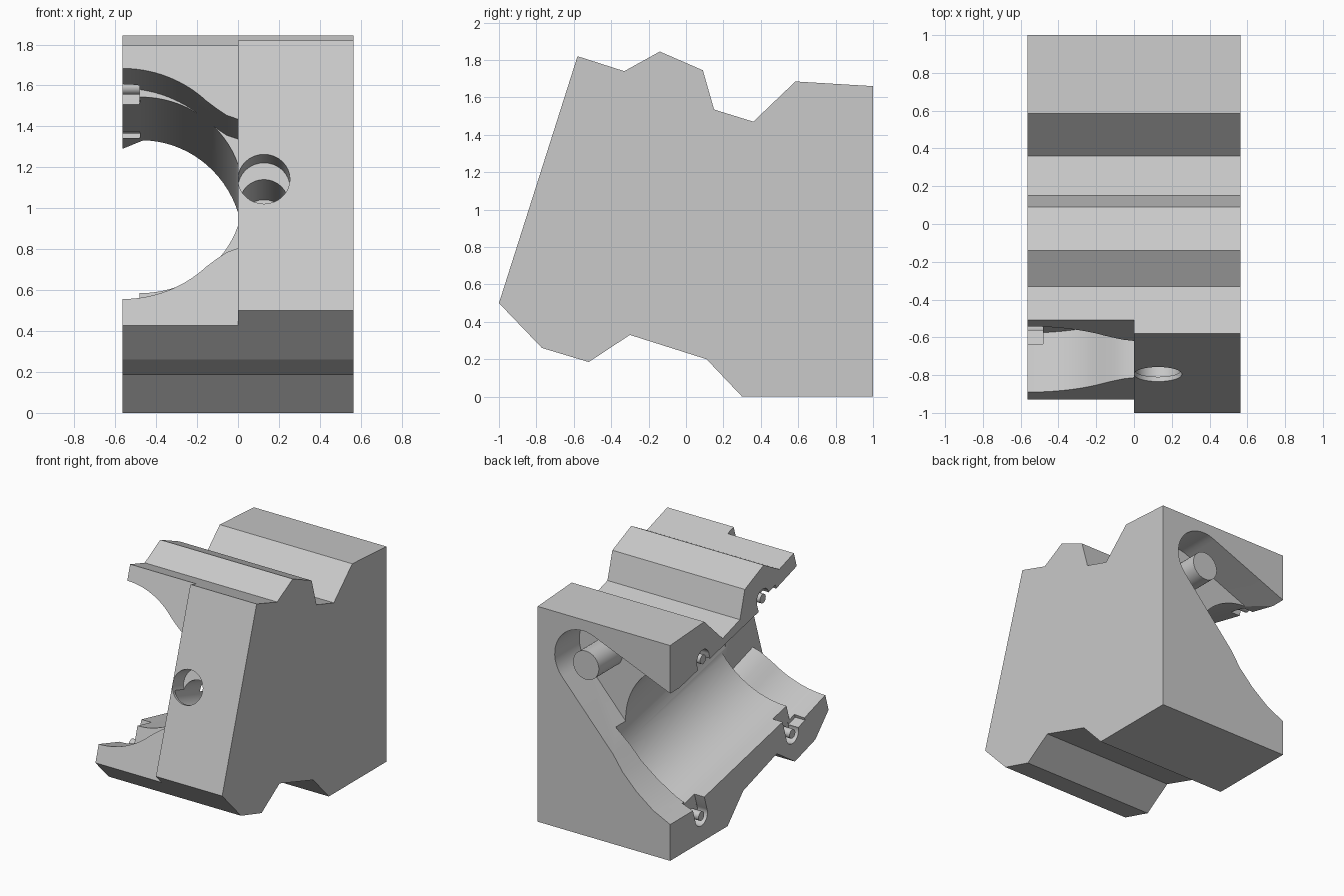
import bpy, bmesh, math
from mathutils import Vector, Matrix

cube = bpy.data.objects.get("Cube")
if cube:
    bpy.data.objects.remove(cube, do_unlink=True)

grey = bpy.data.materials.new("plain_grey")
grey.use_nodes = True
COLOUR = (0.585, 0.585, 0.585, 1)
grey.diffuse_color = COLOUR
grey.node_tree.nodes["Principled BSDF"].inputs["Base Color"].default_value = COLOUR

X, Y, Z = Vector((1, 0, 0)), Vector((0, 1, 0)), Vector((0, 0, 1))
UP = Vector((0, 0.296, 0.955))       # along the slanted front
INWARD = Vector((0, 0.955, -0.296))  # square to the slanted front
SIDE = -0.565                        # open side of the housing


def finish(name, bm):
    bmesh.ops.recalc_face_normals(bm, faces=bm.faces)
    mesh = bpy.data.meshes.new(name)
    bm.to_mesh(mesh)
    bm.free()
    mesh.materials.append(grey)
    obj = bpy.data.objects.new(name, mesh)
    bpy.context.collection.objects.link(obj)
    return obj


def prism(name, pts, origin, u, v, w, start, end):
    """Extrude a flat profile, drawn along u and v, in direction w."""
    bm = bmesh.new()
    verts = [bm.verts.new(Vector(origin) + u * a + v * b + w * start) for a, b in pts]
    face = bm.faces.new(verts)
    new = bmesh.ops.extrude_face_region(bm, geom=[face])["geom"]
    bmesh.ops.translate(bm, vec=w * (end - start),
                        verts=[g for g in new if isinstance(g, bmesh.types.BMVert)])
    return finish(name, bm)


def rod(name, a, b, radius, sides=32):
    """Cylinder from point a to point b."""
    a, b = Vector(a), Vector(b)
    bm = bmesh.new()
    turn = Z.rotation_difference(b - a).to_matrix().to_4x4()
    bmesh.ops.create_cone(bm, cap_ends=True, segments=sides, radius1=radius,
                          radius2=radius, depth=(b - a).length,
                          matrix=Matrix.Translation((a + b) / 2) @ turn)
    return finish(name, bm)


def activate(obj):
    bpy.ops.object.select_all(action='DESELECT')
    obj.select_set(True)
    bpy.context.view_layer.objects.active = obj


def cut(target, cutter):
    cutter.hide_render = True
    activate(target)
    mod = target.modifiers.new("cut", 'BOOLEAN')
    mod.operation, mod.solver, mod.object = 'DIFFERENCE', 'EXACT', cutter
    bpy.ops.object.modifier_apply(modifier=mod.name)
    bpy.data.objects.remove(cutter, do_unlink=True)


def arc(cx, cy, r, a0, a1, n):
    angles = [math.radians(a0 + (a1 - a0) * i / n) for i in range(n + 1)]
    return [(cx + r * math.cos(t), cy + r * math.sin(t)) for t in angles]


# housing block: side profile extruded across
outline = [(-1, 0.5), (-0.77, 0.26), (-0.52, 0.185), (-0.3, 0.33), (0.11, 0.2),
           (0.3, 0), (1, 0), (1, 1.66), (0.585, 1.685), (0.36, 1.47),
           (0.15, 1.535), (0.09, 1.745), (-0.14, 1.845), (-0.33, 1.74), (-0.58, 1.82)]
housing = prism("housing", outline, (0, 0, 0), Y, Z, X, SIDE, -SIDE)

# stepped-back half of the slanted front
cut(housing, prism("front_step", [(-1.2, 0.2), (-1.0, 0.2), (-0.46, 1.95), (-1.2, 1.95)],
                   (0, 0, 0), Y, Z, X, -0.8, 0))

# round counterbore that flares where it meets the step
upper = arc(0, 0, 0.59, 90, 46, 14) + [(0.46, 0.385), (0.51, 0.35), (0.565, 0.33)]
profile = [(-0.2, 0.59)] + upper + [(a, -b) for a, b in reversed(upper)] + [(-0.2, -0.59)]
cut(housing, prism("counterbore", profile, (SIDE, -0.717, 1.12), X, UP, INWARD, -0.3, 0.33))

# tilted main bore, wider than tall, running into the back pocket
bore = arc(0.09, 0, 0.5, 90, -90, 40) + [(-0.2, -0.5), (-0.2, 0.5)]
bore_axis = Vector((0, 1.72, -0.386)).normalized()
bore_up = X.cross(bore_axis)
cut(housing, prism("main_bore", bore, (SIDE, -0.45, 1.078), X, bore_up, bore_axis, 0, 1.3))

# rounded pocket in the back, sloping down to the open side
pocket = arc(0.18, 1.335, 0.24, 115, -43, 20) + [
    (-0.08, 0.69), (-0.16, 0.575), (-0.28, 0.455), (-0.42, 0.35), (-0.565, 0.28),
    (-0.7, 0.28), (-0.7, 1.235)]
cut(housing, prism("back_pocket", pocket, (0, 0, 0), X, Z, Y, 0.7, 1.2))

# stepped round hole in the slanted front, breaking into the bore
hole = Vector((0.127, -0.794, 1.142))
cut(housing, rod("front_hole", hole - INWARD * 0.2, hole + INWARD * 0.14, 0.127))
low = hole + Vector((0, 0, -0.08))
cut(housing, rod("inner_hole", low, low + INWARD * 0.45, 0.118))

# notches for the side pins, each open towards the bore, the front pair also forwards
PINS = [(-0.13, 1.59), (0.6, 1.4), (-0.49, 0.41), (0.62, 0.2)]
for y, z in PINS:
    cut(housing, rod("pin_notch", (-0.7, y, z), (-0.48, y, z), 0.075))
    inward = UP if z < 1 else -UP
    front = -0.16 if y < 0 else -0.074
    mouth = [(front, 0), (0.074, 0), (0.074, 0.24), (front, 0.24)]
    cut(housing, prism("notch_mouth", mouth, (0, y, z), INWARD, inward, X, -0.7, -0.481))

# pins
parts = [housing, rod("pocket_pin", (0.16, 0.68, 1.31), (0.16, 0.99, 1.31), 0.11)]
for i, (y, z) in enumerate(PINS):
    parts.append(rod("side_pin_%d" % (i + 1), (-0.46, y, z), (SIDE, y, z), 0.035, sides=20))

for obj in parts:
    activate(obj)
    bpy.ops.object.shade_smooth_by_angle(angle=math.radians(25))
